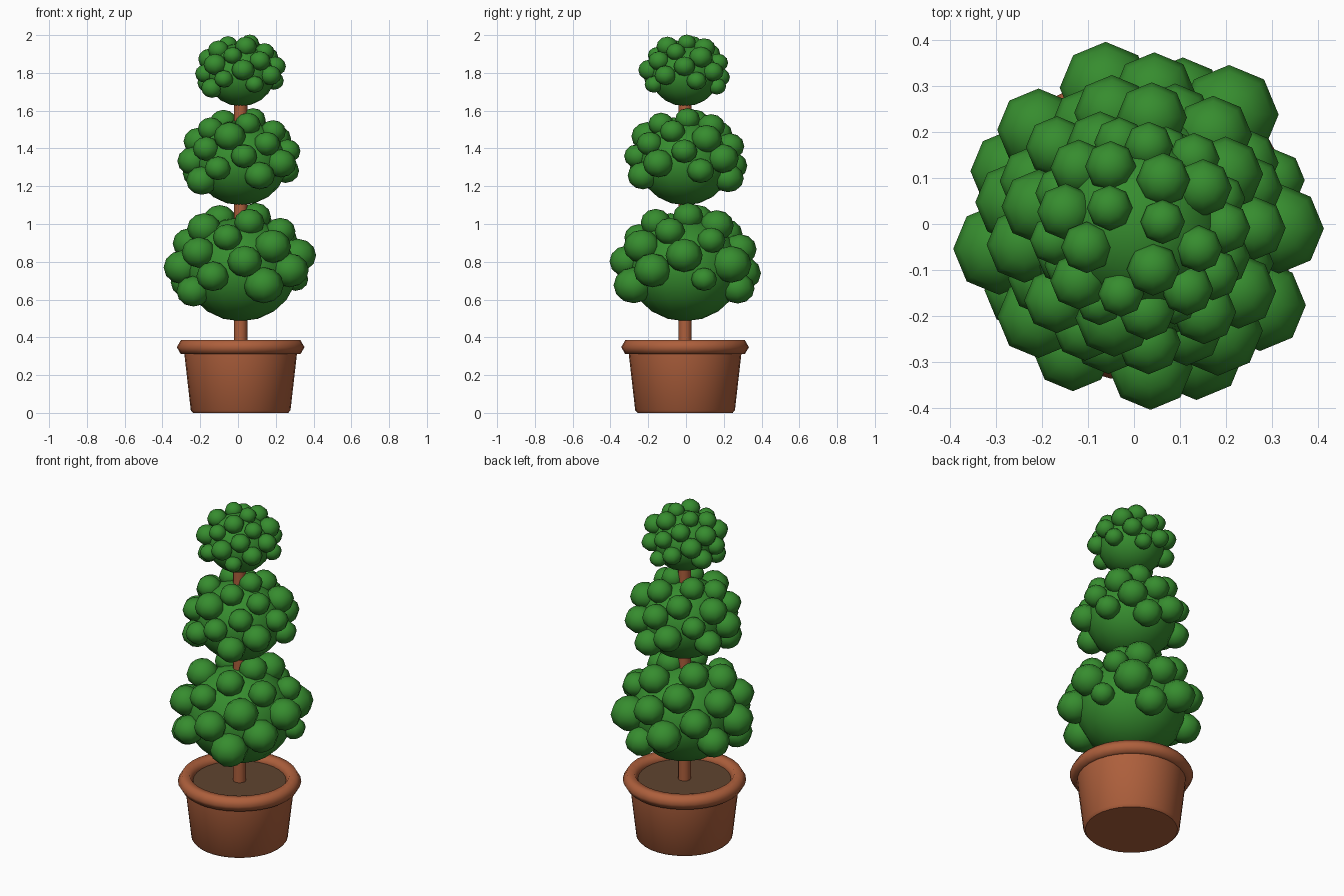
import bpy, bmesh, math, random
from mathutils import Matrix, Vector

if "Cube" in bpy.data.objects:
    bpy.data.objects.remove(bpy.data.objects["Cube"])

random.seed(4)
CX, CY = 0.014, -0.005   # the stem axis sits slightly off the origin


def material(name, rgb):
    m = bpy.data.materials.new(name)
    m.diffuse_color = (*rgb, 1)
    m.use_nodes = True
    m.node_tree.nodes["Principled BSDF"].inputs["Base Color"].default_value = m.diffuse_color
    return m


TERRACOTTA = material("terracotta", (0.42, 0.115, 0.045))
SOIL = material("soil", (0.115, 0.058, 0.028))
LEAF = material("leaf green", (0.037, 0.265, 0.028))


def finish(name, bm, mat, angle=180):
    bmesh.ops.recalc_face_normals(bm, faces=bm.faces)
    me = bpy.data.meshes.new(name)
    bm.to_mesh(me)
    bm.free()
    ob = bpy.data.objects.new(name, me)
    ob.location = (CX, CY, 0)
    bpy.context.collection.objects.link(ob)
    me.materials.append(mat)
    bpy.ops.object.select_all(action='DESELECT')
    ob.select_set(True)
    bpy.context.view_layer.objects.active = ob
    bpy.ops.object.shade_smooth_by_angle(angle=math.radians(angle))
    return ob


def lathe(name, profile, mat, steps=32, angle=40, closed=False):
    bm = bmesh.new()
    vs = [bm.verts.new((r, 0, z)) for r, z in profile]
    es = [bm.edges.new(p) for p in zip(vs, vs[1:])]
    if closed:
        es.append(bm.edges.new((vs[-1], vs[0])))
    bmesh.ops.spin(bm, geom=vs + es, cent=(0, 0, 0), axis=(0, 0, 1),
                   angle=math.tau, steps=steps)
    bmesh.ops.remove_doubles(bm, verts=bm.verts, dist=1e-5)
    return finish(name, bm, mat, angle=angle)


# Pot body, rounded rim and soil
lathe("pot", [(0, 0), (0.252, 0), (0.264, 0.014), (0.299, 0.32), (0.299, 0.35)], TERRACOTTA)
lathe("pot_rim", [(0.295 + 0.043 * math.cos(k * math.tau / 6),
                   0.348 + 0.043 * math.sin(k * math.tau / 6)) for k in range(6)],
      TERRACOTTA, angle=180, closed=True)
lathe("soil", [(0, 0.352), (0.28, 0.352)], SOIL)

# Trunk running through all three leaf balls
lathe("trunk", [(0, 0.33), (0.035, 0.33), (0.035, 1.8), (0, 1.8)], TERRACOTTA, steps=12)

# Clump sizes of the lower ball, from the top down
LOWER = [.08, .085, .08, .09, .09, .08, .09, .078, .075, .09, .098, .09, .09,
         .098, .09, .092, .108, .1, .1, .1, .087, .068, .092, .106, .09, .09]


# Leaf ball: smooth core with small clumps placed on a golden-angle spiral
def leaf_ball(name, z, s, sizes):
    bm = bmesh.new()
    bmesh.ops.create_uvsphere(bm, u_segments=16, v_segments=10, radius=1,
                              matrix=Matrix.Translation((0, 0, z))
                              @ Matrix.Diagonal((0.3 * s, 0.3 * s, 0.275 * s, 1)))
    finish(name + "_core", bm, LEAF)

    bm = bmesh.new()
    n = len(sizes)
    for i, size in enumerate(sizes):
        u = 0.965 - 1.365 * i / (n - 1)
        a = i * 2.39996 + 0.2
        h = math.sqrt(1 - u * u)
        pos = Vector((0.312 * h * math.cos(a), 0.312 * h * math.sin(a), 0.29 * u)) * s
        pos.z += z
        r = s * size
        bmesh.ops.create_uvsphere(bm, u_segments=8, v_segments=6, radius=1,
                                  matrix=Matrix.Translation(pos)
                                  @ Matrix.Diagonal((r, r, r * 0.9, 1)))
    finish(name + "_clumps", bm, LEAF)


def random_sizes():
    return [0.08] + [random.uniform(0.08, 0.105) for _ in range(25)]


leaf_ball("lower_leaf_ball", 0.76, 1.0, LOWER)
leaf_ball("middle_leaf_ball", 1.325, 0.82, random_sizes())
leaf_ball("top_leaf_ball", 1.79, 0.605, random_sizes())
